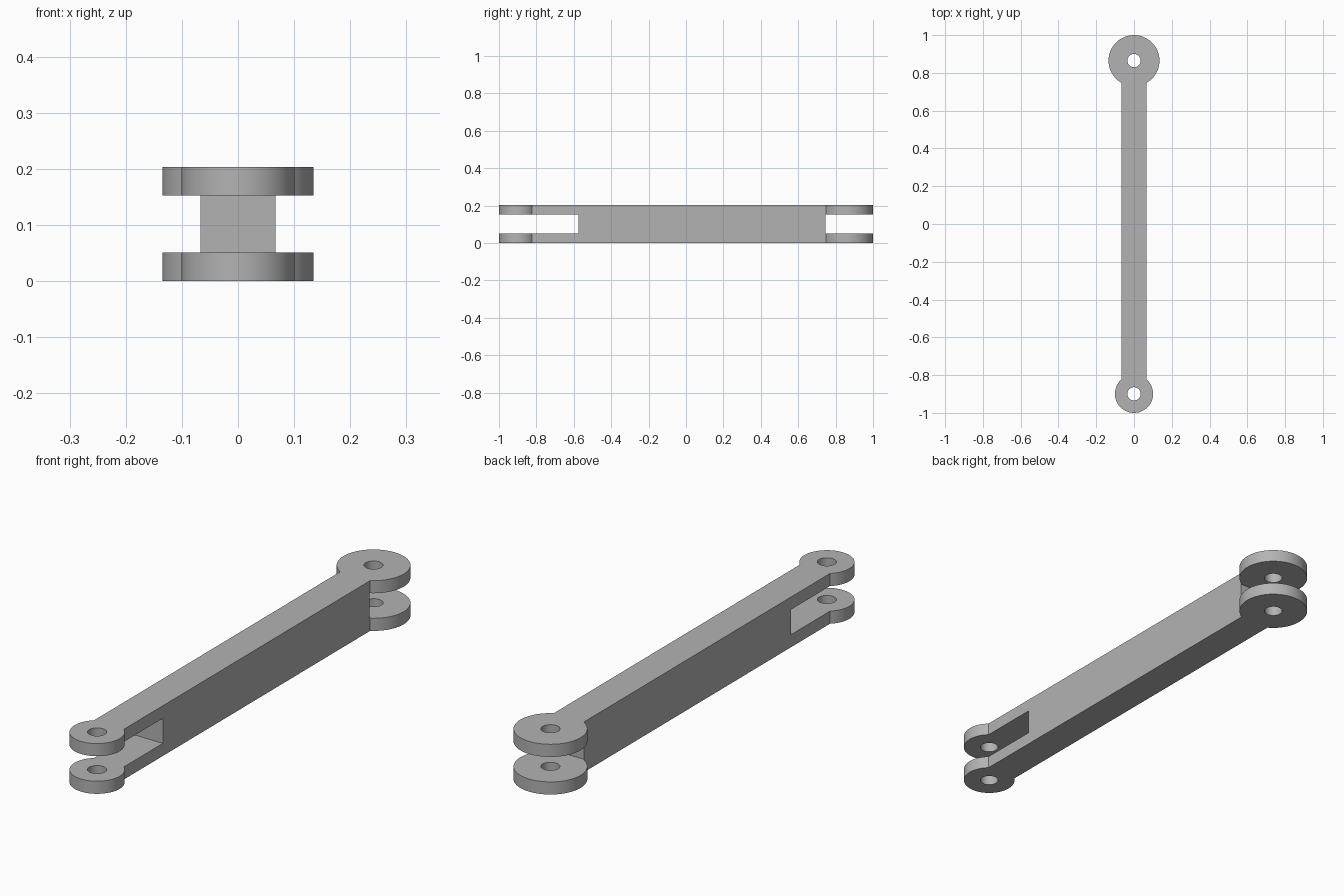
import bpy, bmesh
from math import sin, cos, asin, pi, radians

cube = bpy.data.objects.get("Cube")
if cube:
    bpy.data.objects.remove(cube)

HEIGHT, PLATE, HALF_WIDTH = 0.203, 0.051, 0.067
HOLE = 0.035
REAR_Y, REAR_R = 0.865, 0.135
FRONT_Y, FRONT_R = -0.899, 0.101
REAR_SLOT, FRONT_SLOT = 0.745, -0.575
STEPS = 64

grey = bpy.data.materials.new("plain_grey")
grey.use_nodes = True
colour = (0.45, 0.45, 0.45, 1)
grey.diffuse_color = colour
grey.node_tree.nodes["Principled BSDF"].inputs["Base Color"].default_value = colour


def prism(name, outline, z0, z1):
    """Solid made by raising a flat outline from z0 to z1."""
    bm = bmesh.new()
    face = bm.faces.new([bm.verts.new((x, y, z0)) for x, y in outline])
    raised = bmesh.ops.extrude_face_region(bm, geom=[face])["geom"]
    for v in raised:
        if isinstance(v, bmesh.types.BMVert):
            v.co.z = z1
    bmesh.ops.recalc_face_normals(bm, faces=bm.faces)
    mesh = bpy.data.meshes.new(name)
    bm.to_mesh(mesh)
    bm.free()
    mesh.materials.append(grey)
    obj = bpy.data.objects.new(name, mesh)
    bpy.context.collection.objects.link(obj)
    return obj


def eye_arc(cy, radius, side):
    """Round end from one bar edge to the other; side is +1 rear, -1 front."""
    neck = asin(HALF_WIDTH / radius)
    start, sweep = -pi / 2 + neck, 2 * (pi - neck)
    angles = [start + sweep * i / STEPS for i in range(STEPS + 1)]
    return [(side * radius * cos(a), cy + side * radius * sin(a)) for a in angles]


def circle(cy, radius):
    return [(radius * cos(2 * pi * i / STEPS), cy + radius * sin(2 * pi * i / STEPS))
            for i in range(STEPS)]


def box(y0, y1):
    return [(-0.3, y0), (0.3, y0), (0.3, y1), (-0.3, y1)]


# Bar with a round eye at each end
link = prism("link_arm", eye_arc(REAR_Y, REAR_R, 1) + eye_arc(FRONT_Y, FRONT_R, -1), 0, HEIGHT)

# Fork slots and pin holes
cutters = [
    prism("rear_slot_cutter", box(REAR_SLOT, 1.2), PLATE, HEIGHT - PLATE),
    prism("front_slot_cutter", box(-1.2, FRONT_SLOT), PLATE, HEIGHT - PLATE),
    prism("rear_hole_cutter", circle(REAR_Y, HOLE), -0.1, HEIGHT + 0.1),
    prism("front_hole_cutter", circle(FRONT_Y, HOLE), -0.1, HEIGHT + 0.1),
]
bpy.ops.object.select_all(action="DESELECT")
bpy.context.view_layer.objects.active = link
link.select_set(True)
for cutter in cutters:
    cutter.hide_render = True
    cut = link.modifiers.new(cutter.name, "BOOLEAN")
    cut.operation, cut.solver, cut.object = "DIFFERENCE", "EXACT", cutter
    bpy.ops.object.modifier_apply(modifier=cut.name)
    bpy.data.objects.remove(cutter)

bpy.ops.object.shade_smooth_by_angle(angle=radians(30))
